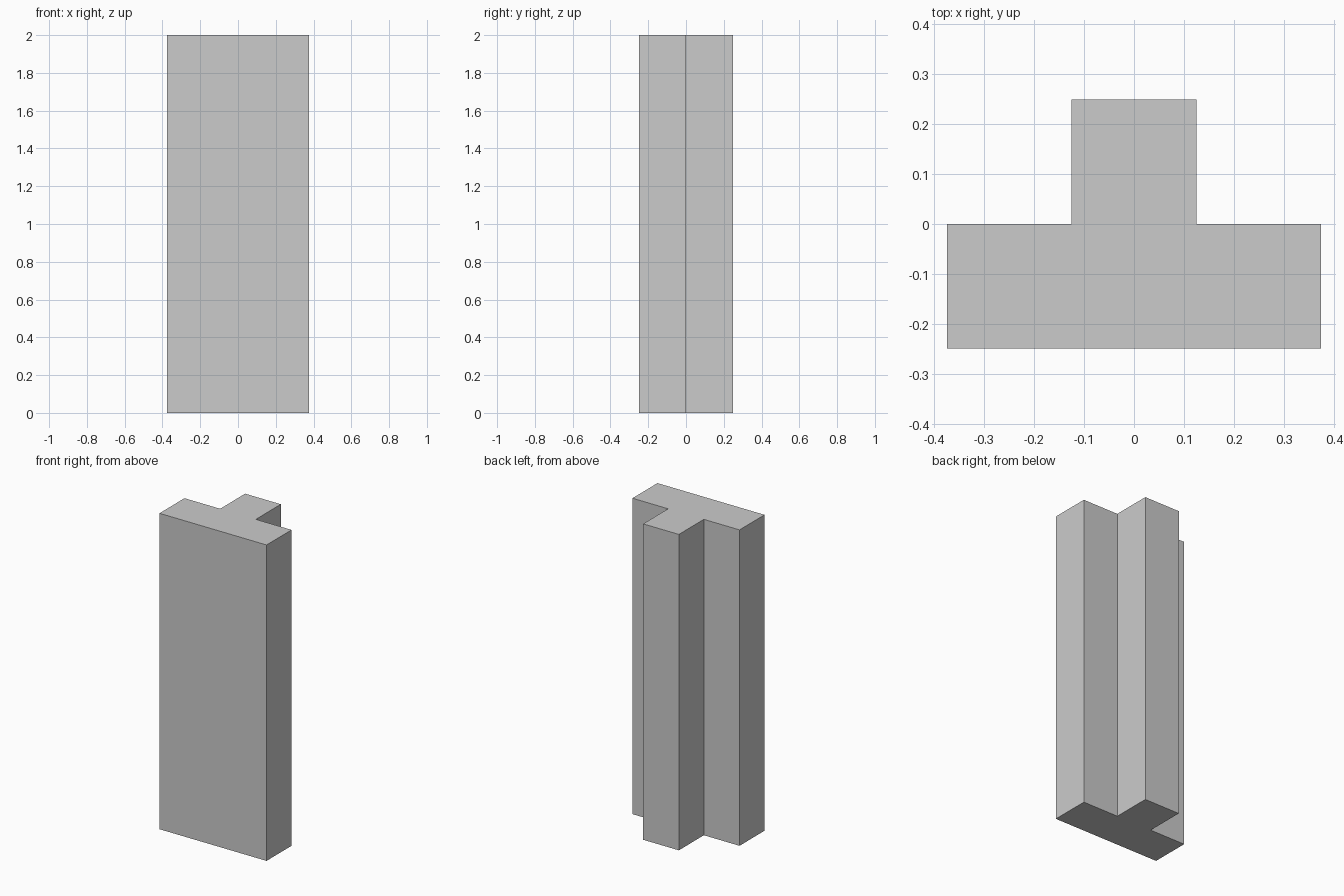
import bpy
import bmesh

if "Cube" in bpy.data.objects:
    bpy.data.objects.remove(bpy.data.objects["Cube"])

HEIGHT = 2.0
FLANGE_X = 0.375   # half width of the front slab
STEM_X = 0.125     # half width of the rear rib
DEPTH = 0.25       # half depth

# T-shaped cross-section, counter-clockwise from above
right_half = [(FLANGE_X, -DEPTH), (FLANGE_X, 0), (STEM_X, 0), (STEM_X, DEPTH)]
profile = right_half + [(-x, y) for x, y in reversed(right_half)]

# Extrude the section into a solid column
bm = bmesh.new()
base = bm.faces.new([bm.verts.new((x, y, 0)) for x, y in profile])
top = bmesh.ops.extrude_face_region(bm, geom=[base], use_keep_orig=True)
top_verts = [v for v in top["geom"] if isinstance(v, bmesh.types.BMVert)]
bmesh.ops.translate(bm, verts=top_verts, vec=(0, 0, HEIGHT))
bmesh.ops.recalc_face_normals(bm, faces=bm.faces[:])

mesh = bpy.data.meshes.new("t_column")
bm.to_mesh(mesh)
bm.free()
column = bpy.data.objects.new("t_column", mesh)
bpy.context.collection.objects.link(column)
